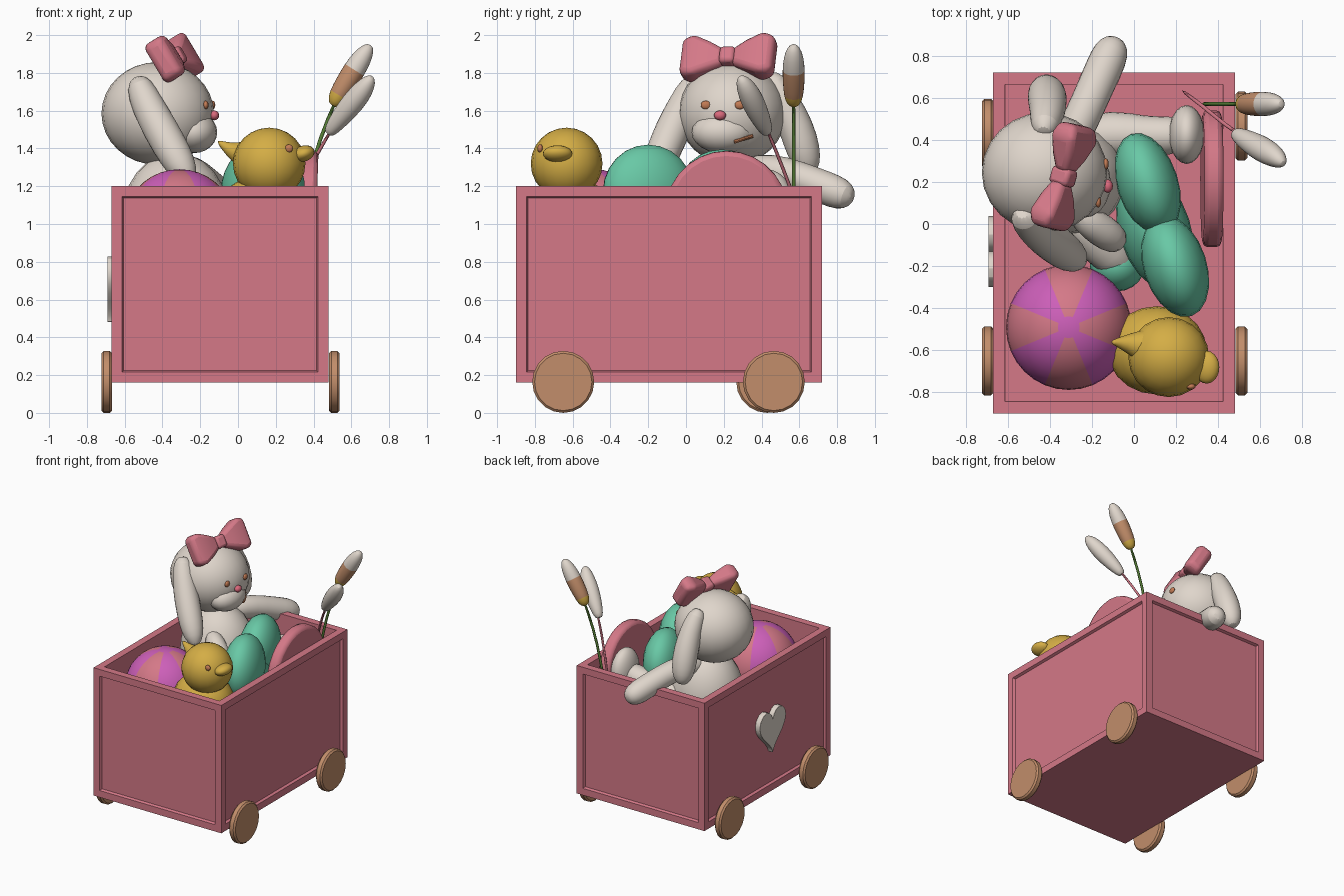
import bpy, bmesh, math
from mathutils import Vector, Matrix

if "Cube" in bpy.data.objects:
    bpy.data.objects.remove(bpy.data.objects["Cube"])


def mat(name, r, g, b):
    m = bpy.data.materials.new(name)
    m.diffuse_color = (r, g, b, 1)
    m.use_nodes = True
    m.node_tree.nodes["Principled BSDF"].inputs["Base Color"].default_value = m.diffuse_color
    return m


ROSE = mat("rose", .66, .19, .245)
CREAM = mat("cream", .74, .67, .60)
GOLD = mat("gold", .66, .42, .06)
TEAL = mat("teal", .14, .58, .38)
TAN = mat("tan", .54, .27, .145)
MAGENTA = mat("magenta", .61, .115, .485)
GREEN = mat("green", .10, .23, .04)
BROWN = mat("face_brown", .55, .20, .09)
NOSE = mat("nose_pink", .70, .14, .20)


def finish(name, bm, *mats):
    bmesh.ops.recalc_face_normals(bm, faces=bm.faces[:])
    me = bpy.data.meshes.new(name)
    bm.to_mesh(me)
    bm.free()
    for m in mats:
        me.materials.append(m)
    ob = bpy.data.objects.new(name, me)
    bpy.context.collection.objects.link(ob)
    return ob


def bevel(ob, width, segs=2):
    b = ob.modifiers.new("bevel", 'BEVEL')
    b.width, b.segments = width, segs
    b.limit_method = 'ANGLE'


def ellipsoid(name, c, r, m, rot=(0, 0, 0), u=20, v=12):
    bm = bmesh.new()
    bmesh.ops.create_uvsphere(bm, u_segments=u, v_segments=v, radius=1)
    ob = finish(name, bm, m)
    ob.location, ob.scale = c, r
    ob.rotation_euler = [math.radians(a) for a in rot]
    return ob


def sweep(name, pts, mats, index=lambda i: 0, sides=12, smooth=1):
    """Round tube through (x, y, z, radius) points."""
    bm = bmesh.new()
    p = [Vector(q[:3]) for q in pts]
    rings = []
    for i, q in enumerate(pts):
        d = p[min(i + 1, len(p) - 1)] - p[max(i - 1, 0)]
        rot = d.to_track_quat('Z', 'Y')
        rings.append([bm.verts.new(p[i] + rot @ Vector((q[3] * math.cos(a), q[3] * math.sin(a), 0)))
                      for a in (2 * math.pi * k / sides for k in range(sides))])
    for i in range(len(rings) - 1):
        for k in range(sides):
            j = (k + 1) % sides
            f = bm.faces.new((rings[i][k], rings[i][j], rings[i + 1][j], rings[i + 1][k]))
            f.material_index = index(i)
    bm.faces.new(rings[0]).material_index = index(0)
    bm.faces.new(rings[-1]).material_index = index(len(rings) - 2)
    ob = finish(name, bm, *mats)
    if smooth:
        ob.modifiers.new("smooth", 'SUBSURF').levels = smooth
    return ob


# Cart: recessed side panels, open top
bm = bmesh.new()
bmesh.ops.create_cube(bm, size=1, matrix=Matrix.Translation((-.095, -.09, .68)) @ Matrix.Diagonal((1.15, 1.62, 1.04, 1)))
bm.normal_update()
sides = [f for f in bm.faces if abs(f.normal.z) < .5]
top = [f for f in bm.faces if f.normal.z > .5]
bmesh.ops.inset_individual(bm, faces=sides, thickness=.078)
bmesh.ops.inset_individual(bm, faces=sides, thickness=.012, depth=-.02)
bmesh.ops.inset_individual(bm, faces=top, thickness=.082)
bmesh.ops.inset_individual(bm, faces=top, thickness=.001, depth=-.92)
finish("cart_box", bm, ROSE)

# Wheels
for name, x, y in (("front_right_wheel", .51, -.65), ("back_right_wheel", .51, .465),
                   ("front_left_wheel", -.695, -.65), ("back_left_wheel", -.695, .43)):
    bm = bmesh.new()
    bmesh.ops.create_cone(bm, cap_ends=True, segments=20, radius1=.164, radius2=.164, depth=.056,
                          matrix=Matrix.Translation((x, y, .164)) @ Matrix.Rotation(math.pi / 2, 4, 'Y'))
    bevel(finish(name, bm, TAN), .012, 1)

# Heart plaque on the left side
bm = bmesh.new()
ring = []
for k in range(28):
    t = 2 * math.pi * k / 28
    hz = 13 * math.cos(t) - 5 * math.cos(2 * t) - 2 * math.cos(3 * t) - math.cos(4 * t)
    ring.append(bm.verts.new((-.64, -.13 + .0105 * 16 * math.sin(t) ** 3, .685 + .012 * hz)))
face = bm.faces.new(ring)
ext = bmesh.ops.extrude_face_region(bm, geom=[face])
bmesh.ops.translate(bm, vec=(-.052, 0, 0), verts=[v for v in ext['geom'] if isinstance(v, bmesh.types.BMVert)])
bevel(finish("heart_plaque", bm, CREAM), .012)

# Striped beach ball
bm = bmesh.new()
bmesh.ops.create_uvsphere(bm, u_segments=32, v_segments=18, radius=.298)
for f in bm.faces:
    c = f.calc_center_median()
    sector = int((math.degrees(math.atan2(c.y, c.x)) + 382.5) // 45)
    f.material_index = 0 if sector % 2 or abs(c.z) > .29 else 1
finish("ball", bm, MAGENTA, ROSE).location = (-.31, -.49, .992)

# Toy duck facing right
ellipsoid("duck_head", (.165, -.632, 1.32), (.192, .19, .19), GOLD)
ellipsoid("duck_body", (.11, -.60, 1.04), (.235, .21, .21), GOLD)
ellipsoid("duck_beak", (.345, -.68, 1.372), (.062, .078, .042), GOLD, (0, -18, 0))
sweep("duck_tuft", [(.10, -.59, 1.36, .11), (.02, -.575, 1.37, .075), (-.04, -.565, 1.39, .04),
                    (-.11, -.56, 1.44, .008)], [GOLD])
for y, n in ((-.772, "near"), (-.53, "far")):
    ellipsoid("duck_eye_" + n, (.27, y, 1.40), (.022, .015, .022), BROWN, u=10, v=6)

# Teal plush star, two arms showing
ellipsoid("plush_arm_back", (.065, .19, 1.16), (.145, .25, .235), TEAL, (0, 0, 18))
ellipsoid("plush_arm_front", (.195, -.20, 1.17), (.15, .25, .25), TEAL, (0, 0, 18))
ellipsoid("plush_middle", (.10, -.03, .95), (.17, .30, .27), TEAL, (0, 0, 18))
ellipsoid("plush_arm_low", (-.08, -.20, .80), (.13, .12, .16), TEAL)

# Round drum leaning on the right wall
bm = bmesh.new()
bmesh.ops.create_cone(bm, cap_ends=True, segments=28, radius1=.325, radius2=.325, depth=.09,
                      matrix=Matrix.Translation((.37, .215, 1.062)) @ Matrix.Rotation(math.radians(92), 4, 'Y'))
bevel(finish("drum", bm, ROSE), .025)

# Two brushes
sweep("green_handle", [(.32, .57, .95, .011), (.37, .57, 1.22, .011), (.43, .57, 1.45, .011),
                       (.53, .57, 1.68, .011)], [GREEN], sides=8)
sweep("tall_brush_head", [(.500, .57, 1.625, .022), (.513, .57, 1.645, .040), (.528, .57, 1.675, .053),
                          (.575, .57, 1.75, .060), (.615, .57, 1.815, .062), (.66, .57, 1.885, .055),
                          (.69, .57, 1.93, .035), (.702, .57, 1.948, .014)], [GOLD, TAN, CREAM],
      lambda i: 0 if i < 2 else 1 if i < 4 else 2)
sweep("rose_handle", [(.22, .64, .95, .010), (.34, .55, 1.2, .010), (.42, .48, 1.38, .010),
                      (.51, .42, 1.52, .010)], [ROSE], sides=8)
sweep("short_brush_head", [(.475, .43, 1.475, .020), (.49, .425, 1.495, .038), (.54, .395, 1.56, .054),
                           (.61, .355, 1.645, .066), (.67, .32, 1.72, .056), (.70, .295, 1.765, .034),
                           (.71, .285, 1.78, .012)], [CREAM])

# Rabbit body and limbs
ellipsoid("rabbit_torso", (-.33, .22, 1.02), (.29, .27, .36), CREAM)
sweep("rabbit_arm", [(-.36, .28, 1.27, .06), (-.31, .38, 1.29, .09), (-.24, .52, 1.275, .09),
                     (-.17, .68, 1.215, .09), (-.12, .79, 1.17, .095), (-.095, .855, 1.145, .075),
                     (-.085, .885, 1.135, .03)], [CREAM])
sweep("rabbit_leg_back", [(-.28, .40, 1.0, .10), (-.1, .43, 1.03, .125), (.06, .42, 1.06, .09),
                          (.18, .42, 1.09, .10), (.24, .42, 1.10, .07)], [CREAM])
ellipsoid("rabbit_foot_back", (.25, .425, 1.12), (.085, .14, .17), CREAM)
sweep("rabbit_leg_front", [(-.30, .08, .95, .11), (-.20, -.04, .92, .12), (-.10, -.15, .88, .11),
                           (-.03, -.22, .86, .07)], [CREAM])
sweep("rabbit_arm_front", [(-.28, .06, 1.22, .06), (-.20, .0, 1.17, .08), (-.11, -.06, 1.10, .085),
                           (-.06, -.10, 1.05, .05)], [CREAM])

# Rabbit head, facing right
HC, HR = Vector((-.425, .245, 1.585)), (.298, .285, .272)
ellipsoid("rabbit_head", HC, HR, CREAM, u=24, v=16)
ellipsoid("rabbit_muzzle", (-.235, .195, 1.485), (.125, .165, .11), CREAM)
ellipsoid("rabbit_nose", (-.125, .18, 1.575), (.025, .032, .026), NOSE, u=12, v=8)


def head_x(y, z):
    return HC.x + HR[0] * math.sqrt(1 - ((y - HC.y) / HR[1]) ** 2 - ((z - HC.z) / HR[2]) ** 2)


for n, y in (("front", .105), ("back", .285)):
    ellipsoid("rabbit_eye_" + n, (head_x(y, 1.63), y, 1.63), (.014, .027, .023), BROWN, u=12, v=8)
smile = []
for k in range(8):
    y = .255 + .014 * k
    z = 1.435 + .0045 * k
    e = 1 - ((y - .195) / .165) ** 2 - ((z - 1.485) / .11) ** 2
    smile.append((max(head_x(y, z), -.235 + .125 * math.sqrt(max(e, 0))), y, z, .010))
sweep("rabbit_smile", smile, [BROWN], sides=8, smooth=0)

# Drooping ears
sweep("rabbit_ear_front", [(-.53, .06, 1.775, .03), (-.525, .04, 1.74, .075), (-.48, -.01, 1.63, .09),
                           (-.41, -.07, 1.50, .098), (-.33, -.13, 1.36, .095), (-.28, -.165, 1.27, .075),
                           (-.25, -.185, 1.215, .03)], [CREAM])
sweep("rabbit_ear_back", [(-.43, .43, 1.79, .03), (-.425, .46, 1.76, .07), (-.41, .52, 1.65, .085),
                          (-.41, .585, 1.51, .098), (-.415, .625, 1.38, .095), (-.42, .645, 1.30, .07),
                          (-.42, .655, 1.26, .03)], [CREAM])

# Hair bow: two flared loops and a knot
w = Vector((.27, .96, .04)).normalized()
u = Vector((-.5, .14, .86))
u = (u - w * u.dot(w)).normalized()
n = w.cross(u)
frame = Matrix((w, u, n)).transposed().to_4x4()
for name, s in (("back", 1), ("front", -1)):
    bm = bmesh.new()
    for k, (a, h, t) in enumerate(((.02, .045, .035), (.10, .085, .055), (.19, .125, .066), (.255, .105, .05))):
        q = [bm.verts.new((s * a, i * h, j * t)) for i, j in ((1, 1), (-1, 1), (-1, -1), (1, -1))]
        if k:
            for i in range(4):
                bm.faces.new((prev[i], prev[i - 1], q[i - 1], q[i]))
        else:
            bm.faces.new(q)
        prev = q
    bm.faces.new(prev)
    ob = finish("bow_loop_" + name, bm, ROSE)
    ob.matrix_world = Matrix.Translation((-.335, .225, 1.88)) @ frame
    bevel(ob, .03, 3)
bm = bmesh.new()
bmesh.ops.create_cube(bm, size=1, matrix=Matrix.Diagonal((.085, .095, .105, 1)))
knot = finish("bow_knot", bm, ROSE)
knot.matrix_world = Matrix.Translation((-.335, .225, 1.88)) @ frame
bevel(knot, .02)

# Smooth shading with sharp edges kept
for ob in bpy.context.collection.objects:
    ob.select_set(True)
    bpy.context.view_layer.objects.active = ob
bpy.ops.object.shade_smooth_by_angle(angle=math.radians(38))
